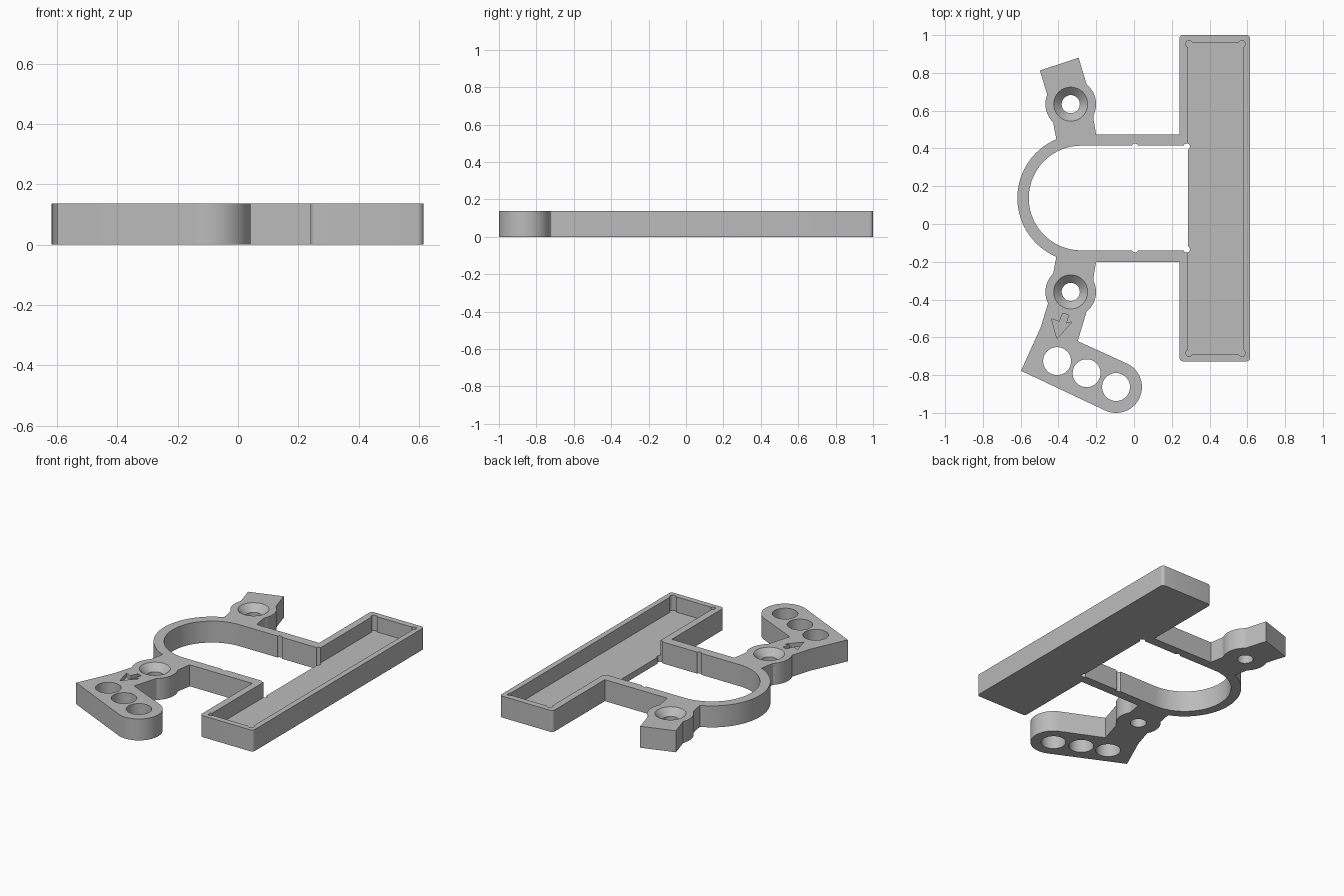
import bpy
import bmesh
from math import cos, sin, pi

cube = bpy.data.objects.get("Cube")
if cube:
    bpy.data.objects.remove(cube, do_unlink=True)

HEIGHT = 0.137
FLOOR = 0.04
MID_Y = 0.1375      # symmetry axis of the loop
BOSS_X = -0.335
BOSS_DY = 0.497

grey = bpy.data.materials.new("plain grey")
grey.use_nodes = True
grey.diffuse_color = (0.5, 0.5, 0.5, 1)
grey.node_tree.nodes["Principled BSDF"].inputs["Base Color"].default_value = (0.5, 0.5, 0.5, 1)


def arc(cx, cy, r, start=0.0, end=2 * pi, n=48):
    """Points along an arc; a full circle omits the repeated end point."""
    full = abs(end - start - 2 * pi) < 1e-6
    count = n if full else n + 1
    return [(cx + r * cos(start + (end - start) * i / n),
             cy + r * sin(start + (end - start) * i / n)) for i in range(count)]


def rounded_rect(x0, x1, y0, y1, r):
    corners = [(x1 - r, y1 - r), (x0 + r, y1 - r), (x0 + r, y0 + r), (x1 - r, y0 + r)]
    pts = []
    for i, (cx, cy) in enumerate(corners):
        pts += arc(cx, cy, r, i * pi / 2, (i + 1) * pi / 2, 6)
    return pts


def loop_outline(r, x_end):
    """Half-round end on the left, straight sides running to x_end."""
    return arc(-0.28, MID_Y, r, pi / 2, 1.5 * pi, 64) + [(x_end, MID_Y - r), (x_end, MID_Y + r)]


def make_object(name, bm):
    bmesh.ops.recalc_face_normals(bm, faces=bm.faces)
    mesh = bpy.data.meshes.new(name)
    bm.to_mesh(mesh)
    bm.free()
    mesh.materials.append(grey)
    obj = bpy.data.objects.new(name, mesh)
    bpy.context.collection.objects.link(obj)
    return obj


def prism(name, pts, z0=0.0, z1=HEIGHT):
    bm = bmesh.new()
    face = bm.faces.new([bm.verts.new((x, y, z0)) for x, y in pts])
    top = bmesh.ops.extrude_face_region(bm, geom=[face])["geom"]
    verts = [g for g in top if isinstance(g, bmesh.types.BMVert)]
    bmesh.ops.translate(bm, verts=verts, vec=(0, 0, z1 - z0))
    return make_object(name, bm)


def cutter(pts, z0=-0.1, z1=HEIGHT + 0.1):
    return prism("cutter", pts, z0, z1)


def countersink(cx, cy):
    """Straight screw hole with a conical seat, as a turned profile."""
    rings = [(0.048, -0.1), (0.048, HEIGHT - 0.042), (0.09, HEIGHT), (0.09, HEIGHT + 0.1)]
    bm = bmesh.new()
    loops = [[bm.verts.new((x, y, z)) for x, y in arc(cx, cy, r)] for r, z in rings]
    for low, high in zip(loops, loops[1:]):
        for i in range(len(low)):
            j = (i + 1) % len(low)
            bm.faces.new((low[i], low[j], high[j], high[i]))
    bm.faces.new(loops[0])
    bm.faces.new(loops[-1])
    return make_object("cutter", bm)


def combine(target, other, operation):
    mod = target.modifiers.new("combine", "BOOLEAN")
    mod.operation = operation
    mod.solver = "EXACT"
    mod.object = other
    bpy.context.view_layer.objects.active = target
    bpy.ops.object.modifier_apply(modifier=mod.name)
    bpy.data.objects.remove(other, do_unlink=True)


# Long tray block and rounded loop
bracket = prism("mounting_bracket", rounded_rect(0.24, 0.615, -0.727, 1.0, 0.02))
solids = [prism("loop", loop_outline(0.3375, 0.3))]

# Screw bosses and their necks, mirrored about the loop axis
for s in (1, -1):
    neck = [(-0.41, 0.305), (-0.195, 0.305), (-0.215, 0.42), (-0.215, 0.5), (-0.43, 0.5), (-0.43, 0.41)]
    solids.append(prism("neck", [(x, MID_Y + s * y) for x, y in neck]))
    solids.append(prism("boss", arc(BOSS_X, MID_Y + s * BOSS_DY, 0.134)))

# Short rear tab
solids.append(prism("rear_tab", [(-0.498, 0.813), (-0.44, 0.62), (-0.215, 0.62), (-0.293, 0.88)]))

# Front arm with a round end
end_x, end_y = -0.095, -0.863
solids.append(prism("front_arm",
                    [(-0.43, -0.36), (-0.455, -0.42), (-0.495, -0.55), (-0.598, -0.777)]
                    + arc(end_x, end_y, 0.137, -1.98, 1.16, 32)
                    + [(-0.298, -0.62), (-0.22, -0.36)]))

for solid in solids:
    combine(bracket, solid, "UNION")

# Loop opening, tray cavity and screw holes
cuts = [cutter(loop_outline(0.277, 0.285)),
        cutter([(0.285, -0.69), (0.58, -0.69), (0.58, 0.96), (0.285, 0.96)], FLOOR)]
cuts += [countersink(BOSS_X, MID_Y + s * BOSS_DY) for s in (1, -1)]

# Relief notches in the loop and the tray corners
for s in (1, -1):
    for x in (0.005, 0.279):
        cuts.append(cutter(arc(x, MID_Y + s * 0.272, 0.017, n=20)))
for x in (0.292, 0.571):
    for y in (-0.683, 0.953):
        cuts.append(cutter(arc(x, y, 0.018, n=20), FLOOR))

# Three holes along the front arm
for x, y in ((-0.407, -0.726), (-0.251, -0.79), (end_x, end_y)):
    cuts.append(cutter(arc(x, y, 0.074)))

# Engraved arrow
cuts.append(cutter([(-0.377, -0.472), (-0.346, -0.482), (-0.36, -0.527), (-0.328, -0.518),
                    (-0.408, -0.607), (-0.436, -0.503), (-0.395, -0.517)], HEIGHT - 0.025))

for cut in cuts:
    combine(bracket, cut, "DIFFERENCE")

bpy.ops.object.select_all(action="DESELECT")
bracket.select_set(True)
bpy.context.view_layer.objects.active = bracket
bpy.ops.object.shade_smooth_by_angle(angle=0.5)
